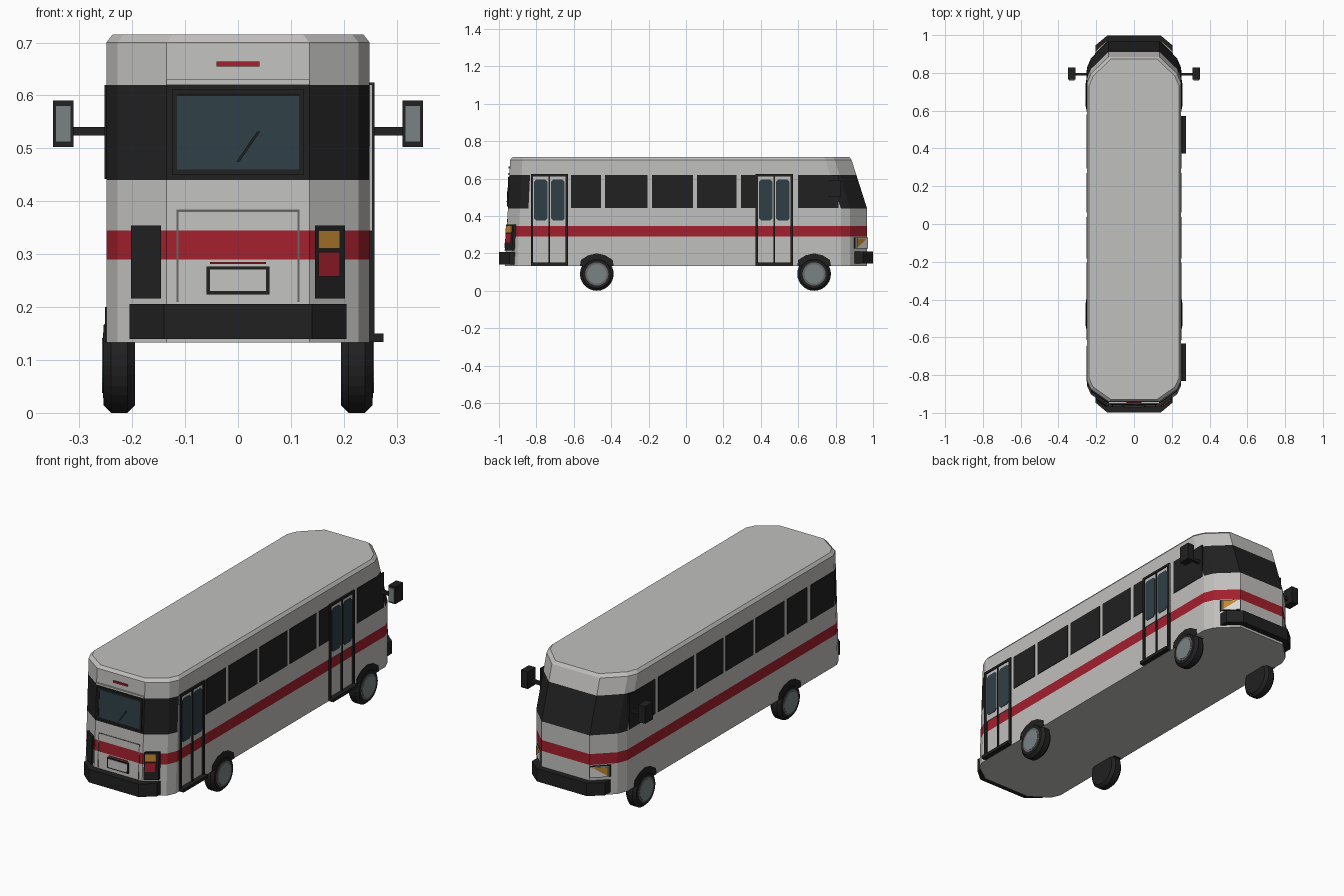
import bpy, bmesh, math
from mathutils import Matrix, Vector

if "Cube" in bpy.data.objects:
    bpy.data.objects.remove(bpy.data.objects["Cube"])


def material(name, r, g, b):
    m = bpy.data.materials.new(name)
    m.use_nodes = True
    m.diffuse_color = (r, g, b, 1)
    m.node_tree.nodes["Principled BSDF"].inputs["Base Color"].default_value = (r, g, b, 1)
    return m


BODY = material("body grey", 0.53, 0.525, 0.51)
RED = material("stripe red", 0.36, 0.014, 0.026)
DARK = material("dark trim", 0.015, 0.015, 0.015)
GLASS = material("blue glass", 0.028, 0.05, 0.062)
METAL = material("hub grey", 0.19, 0.225, 0.23)
AMBER = material("amber lamp", 0.53, 0.24, 0.03)
LINE = material("seam grey", 0.13, 0.13, 0.13)
WHITE = material("lamp white", 0.7, 0.7, 0.68)


def finish(name, bm, *mats):
    bmesh.ops.recalc_face_normals(bm, faces=bm.faces)
    me = bpy.data.meshes.new(name)
    bm.to_mesh(me)
    bm.free()
    for m in mats:
        me.materials.append(m)
    ob = bpy.data.objects.new(name, me)
    bpy.context.collection.objects.link(ob)
    return ob


def loft(name, loops, *mats):
    """Skin a stack of closed loops and cap both ends."""
    bm = bmesh.new()
    rings = [[bm.verts.new(p) for p in loop] for loop in loops]
    n = len(rings[0])
    for a, b in zip(rings, rings[1:]):
        for i in range(n):
            bm.faces.new((a[i], a[(i + 1) % n], b[(i + 1) % n], b[i]))
    bm.faces.new(rings[0])
    bm.faces.new(rings[-1])
    return finish(name, bm, *mats)


def box(name, x, y, z, mat):
    return loft(name, [[(x[0], y[0], h), (x[1], y[0], h), (x[1], y[1], h), (x[0], y[1], h)]
                       for h in z], mat)


def side_prism(name, outline, x0, x1, mat):
    return loft(name, [[(x, y, z) for y, z in outline] for x in (x0, x1)], mat)


# Body shape: plan half-widths and how far each corner steps back from the end
HALF = (0.135, 0.228, 0.249)
STEP = {-1: (0, 0.065, 0.11), 1: (0, 0.09, 0.14)}


def end_y(end, z):
    if end < 0:
        return 0.967 - 0.027 * (z - 0.13) / 0.57
    return 0.968 - 0.083 * max(0, z - 0.44) / 0.26


def skin_y(end, x, z):
    x, y, step = abs(x), end_y(end, z), STEP[end]
    if x > HALF[0]:
        t = (x - HALF[0]) / (HALF[1] - HALF[0])
        y -= step[1] * t
    return end * y


def body_loop(z, inset=0):
    loop = []
    for end in (-1, 1):
        half = [(w - inset, end * (end_y(end, min(z, 0.7)) - s - inset), z)
                for w, s in zip(HALF, STEP[end])]
        ring = [(-x, y, h) for x, y, h in reversed(half)] + half
        loop += ring if end < 0 else ring[::-1]
    return loop


levels = [0.133, 0.29, 0.345, 0.44, 0.62, 0.7]
body = loft("bus_body", [body_loop(z) for z in levels] + [body_loop(0.715, 0.012)],
            BODY, RED, DARK)
for f in body.data.polygons:
    c = f.center
    if abs(f.normal.z) < 0.6:
        if 0.29 < c.z < 0.345:
            f.material_index = 1
        elif 0.44 < c.z < 0.62 and abs(c.y) > 0.6:
            f.material_index = 2


def end_plate(name, end, x, z, mat, out=0.004):
    """A plate that follows the skin of one end."""
    loops = []
    for h in z:
        loops.append([(px, skin_y(end, px, h) + end * o, h)
                      for px, o in ((x[0], -0.004), (x[1], -0.004), (x[1], out), (x[0], out))])
    return loft(name, loops, mat)


def end_frame(name, end, w, z, t, mat, out):
    end_plate(name + "_top", end, (-w, w), (z[1] - t, z[1]), mat, out)
    for s in (-1, 1):
        end_plate(name + "_side", end, sorted((s * w, s * (w - t))), z, mat, out)


# Side windows
windows = [(-0.615, -0.455), (-0.433, -0.205), (-0.183, 0.037), (0.06, 0.27)]
right = windows + [(0.295, 0.375), (0.6, 0.815)]
left = [(-0.835, -0.645)] + windows + [(0.295, 0.58), (0.605, 0.815)]
for s, spans in ((1, right), (-1, left)):
    for span in spans:
        box("side_window", sorted((s * 0.245, s * 0.252)), span, (0.442, 0.62), DARK)

# Passenger doors on one side
for y0, y1 in ((-0.83, -0.632), (0.372, 0.572)):
    mid = (y0 + y1) / 2
    box("door_panel", (0.245, 0.253), (y0, y1), (0.345, 0.62), BODY)
    for a, b in ((y0, y0 + 0.013), (y1 - 0.013, y1), (mid - 0.003, mid + 0.003)):
        box("door_frame_post", (0.245, 0.258), (a, b), (0.14, 0.624), DARK)
    box("door_frame_top", (0.245, 0.258), (y0, y1), (0.612, 0.624), DARK)
    box("door_step", (0.24, 0.275), (y0, y1), (0.134, 0.15), DARK)
    for c in (mid - 0.046, mid + 0.046):
        w, zb, zt, k = 0.036, 0.375, 0.595, 0.012
        pane = [(c - w + k, zb), (c + w - k, zb), (c + w, zb + k), (c + w, zt - k),
                (c + w - k, zt), (c - w + k, zt), (c - w, zt - k), (c - w, zb + k)]
        side_prism("door_glass", pane, 0.248, 0.2555, GLASS)


# Wheels with arches
def disc(name, center, r, width, mat, bevel=0):
    bm = bmesh.new()
    m = Matrix.Translation(center) @ Matrix.Rotation(math.pi / 2, 4, "Y")
    bmesh.ops.create_cone(bm, cap_ends=True, segments=28, radius1=r, radius2=r,
                          depth=width, matrix=m)
    ob = finish(name, bm, mat)
    if bevel:
        mod = ob.modifiers.new("shoulder", "BEVEL")
        mod.width, mod.segments = bevel, 1
    return ob


for s in (-1, 1):
    for y in (-0.477, 0.685):
        disc("tyre", (s * 0.2245, y, 0.09), 0.09, 0.059, DARK, 0.014)
        disc("wheel_rim", (s * 0.235, y, 0.09), 0.062, 0.041, LINE)
        disc("wheel_hub", (s * 0.235, y, 0.09), 0.052, 0.044, METAL)
        arch = [(y + dy, z) for dy, z in ((-0.09, 0.133), (-0.085, 0.165), (-0.045, 0.19),
                                          (0, 0.2), (0.045, 0.19), (0.085, 0.165), (0.09, 0.133))]
        side_prism("wheel_arch", arch, s * 0.2, s * 0.2515, DARK)

# Bumpers
for end, z in ((-1, (0.14, 0.206)), (1, (0.145, 0.21))):
    plan = [(-0.205, 0.9), (0.205, 0.9), (0.205, 0.945), (0.14, 0.999),
            (-0.14, 0.999), (-0.205, 0.945)]
    loft("bumper", [[(x, end * y, h) for x, y in plan] for h in z], DARK)

# Mirrors
for s in (-1, 1):
    box("mirror_arm", sorted((s * 0.24, s * 0.315)), (0.785, 0.8), (0.524, 0.54), DARK)
    box("mirror_housing", sorted((s * 0.311, s * 0.35)), (0.765, 0.828), (0.503, 0.59), DARK)
    box("mirror_glass", sorted((s * 0.316, s * 0.345)), (0.761, 0.767), (0.512, 0.581), METAL)

# End with the hatch: window, wiper, lamps, hatch seams and number plate
end_plate("end_window", -1, (-0.115, 0.115), (0.46, 0.6), GLASS, 0.004)
end_frame("end_window_frame", -1, 0.125, (0.45, 0.612), 0.01, DARK, 0.006)
end_plate("end_window_sill", -1, (-0.125, 0.125), (0.45, 0.46), DARK, 0.006)
wiper = [(-0.003, 0.475), (0.003, 0.475), (0.042, 0.532), (0.036, 0.532)]
loft("wiper", [[(x, skin_y(-1, x, z) - o, z) for x, z in wiper] for o in (0.003, 0.008)], DARK)
end_plate("window_gutter", -1, (-0.135, 0.135), (0.62, 0.63), BODY, 0.008)
end_plate("brake_light", -1, (-0.041, 0.041), (0.655, 0.664), RED, 0.006)
end_frame("hatch_seam", -1, 0.116, (0.21, 0.384), 0.004, LINE, 0.002)
end_plate("number_plate_frame", -1, (-0.06, 0.06), (0.224, 0.277), DARK, 0.006)
end_plate("number_plate", -1, (-0.053, 0.053), (0.23, 0.271), BODY, 0.008)
end_plate("plate_trim", -1, (-0.053, 0.053), (0.281, 0.285), RED, 0.004)
for s in (-1, 1):
    end_plate("tail_lamp_housing", -1, sorted((s * 0.146, s * 0.202)), (0.216, 0.354), DARK, 0.014)
end_plate("turn_lamp", -1, (0.152, 0.193), (0.311, 0.345), AMBER, 0.018)
end_plate("tail_lamp", -1, (0.152, 0.193), (0.258, 0.304), RED, 0.018)

# Headlamps at the other end
for s in (-1, 1):
    end_plate("headlamp_housing", 1, sorted((s * 0.137, s * 0.207)), (0.225, 0.285), DARK, 0.006)
    end_plate("headlamp", 1, sorted((s * 0.14, s * 0.204)), (0.229, 0.281), WHITE, 0.01)
    tri = [(0.15, 0.279), (0.202, 0.231), (0.202, 0.279)]
    loft("front_turn_lamp", [[(s * x, skin_y(1, x, z) + o, z) for x, z in tri]
                             for o in (0.005, 0.013)], AMBER)
